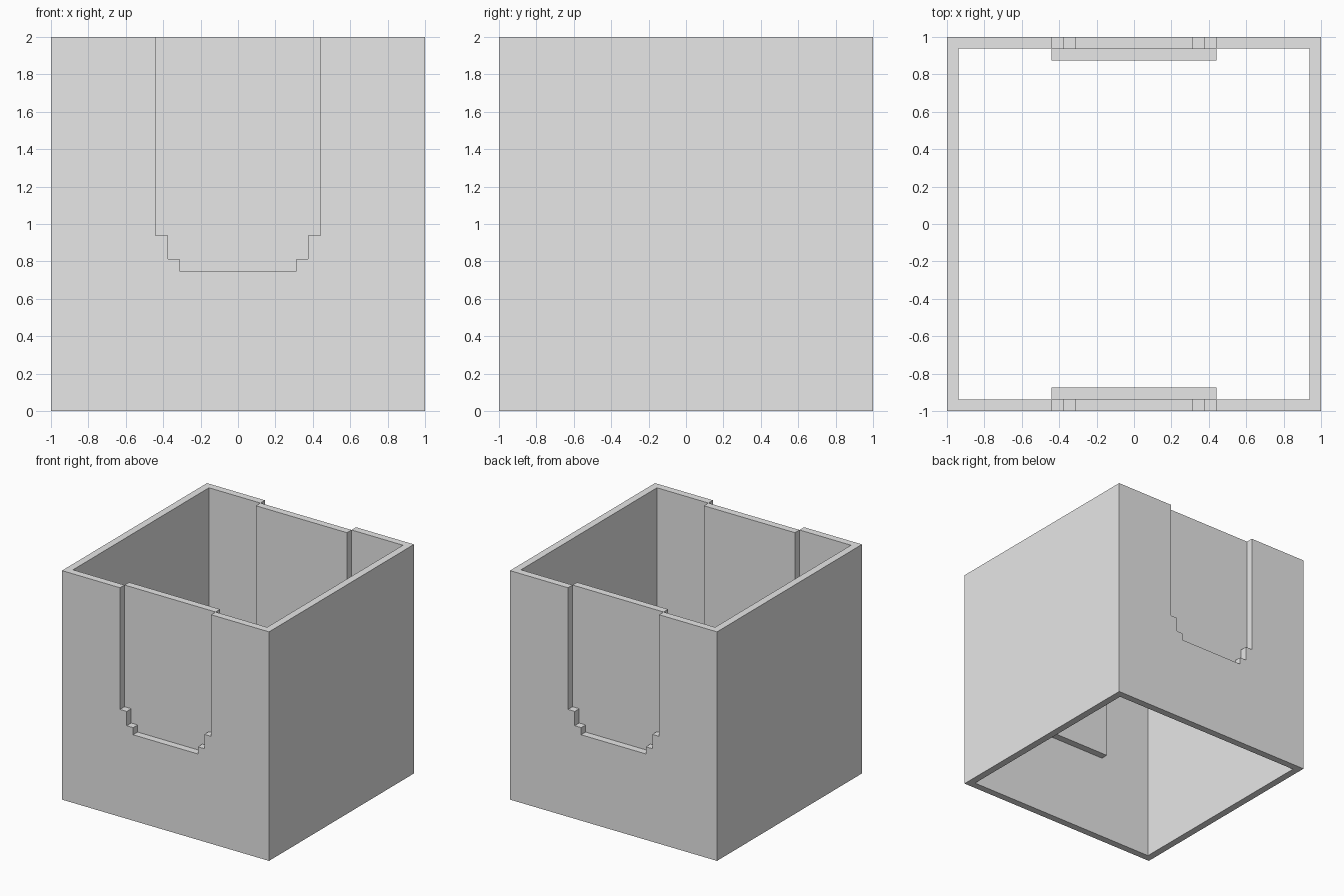
import bpy
import bmesh

default = bpy.data.objects.get("Cube")
if default:
    bpy.data.objects.remove(default, do_unlink=True)

WALL = 0.0625          # wall thickness
INNER = 1 - WALL       # inside half width
NOTCH = 0.44           # half width of notch and backing panel

grey = bpy.data.materials.new("plain_grey")
grey.use_nodes = True
grey.diffuse_color = (0.8, 0.8, 0.8, 1)
grey.node_tree.nodes["Principled BSDF"].inputs["Base Color"].default_value = (0.8, 0.8, 0.8, 1)


def prism(name, profile, y0, y1):
    """Extrude an x-z outline from y0 to y1."""
    bm = bmesh.new()
    face = bm.faces.new([bm.verts.new((x, y0, z)) for x, z in profile])
    grown = bmesh.ops.extrude_face_region(bm, geom=[face])["geom"]
    verts = [v for v in grown if isinstance(v, bmesh.types.BMVert)]
    bmesh.ops.translate(bm, verts=verts, vec=(0, y1 - y0, 0))
    bmesh.ops.recalc_face_normals(bm, faces=bm.faces)
    mesh = bpy.data.meshes.new(name)
    bm.to_mesh(mesh)
    bm.free()
    mesh.materials.append(grey)
    obj = bpy.data.objects.new(name, mesh)
    bpy.context.collection.objects.link(obj)
    return obj


def rect(half, z0, z1):
    return [(-half, z0), (half, z0), (half, z1), (-half, z1)]


def cut(target, cutter):
    """Subtract the cutter for good, then remove it."""
    cutter.hide_render = True
    mod = target.modifiers.new("cut", 'BOOLEAN')
    mod.operation = 'DIFFERENCE'
    mod.solver = 'EXACT'
    mod.object = cutter
    bpy.context.view_layer.objects.active = target
    bpy.ops.object.modifier_apply(modifier=mod.name)
    bpy.data.objects.remove(cutter, do_unlink=True)


# Square tube, open above and below
shell = prism("shell", rect(1, 0, 2), -1, 1)
cut(shell, prism("hollow_cutter", rect(INNER, -0.2, 2.2), -INNER, INNER))

# Stepped notch through the front and back walls
right_side = [(0.3125, 0.75), (0.3125, 0.8125), (0.375, 0.8125),
              (0.375, 0.9375), (NOTCH, 0.9375), (NOTCH, 2.2)]
left_side = [(-x, z) for x, z in reversed(right_side)]
cut(shell, prism("notch_cutter", right_side + left_side, -1.2, 1.2))

# Backing panels inside, behind each notch
for name, side in (("front_panel", -1), ("back_panel", 1)):
    prism(name, rect(NOTCH, 0.75, 2), side * INNER, side * (INNER - WALL))
